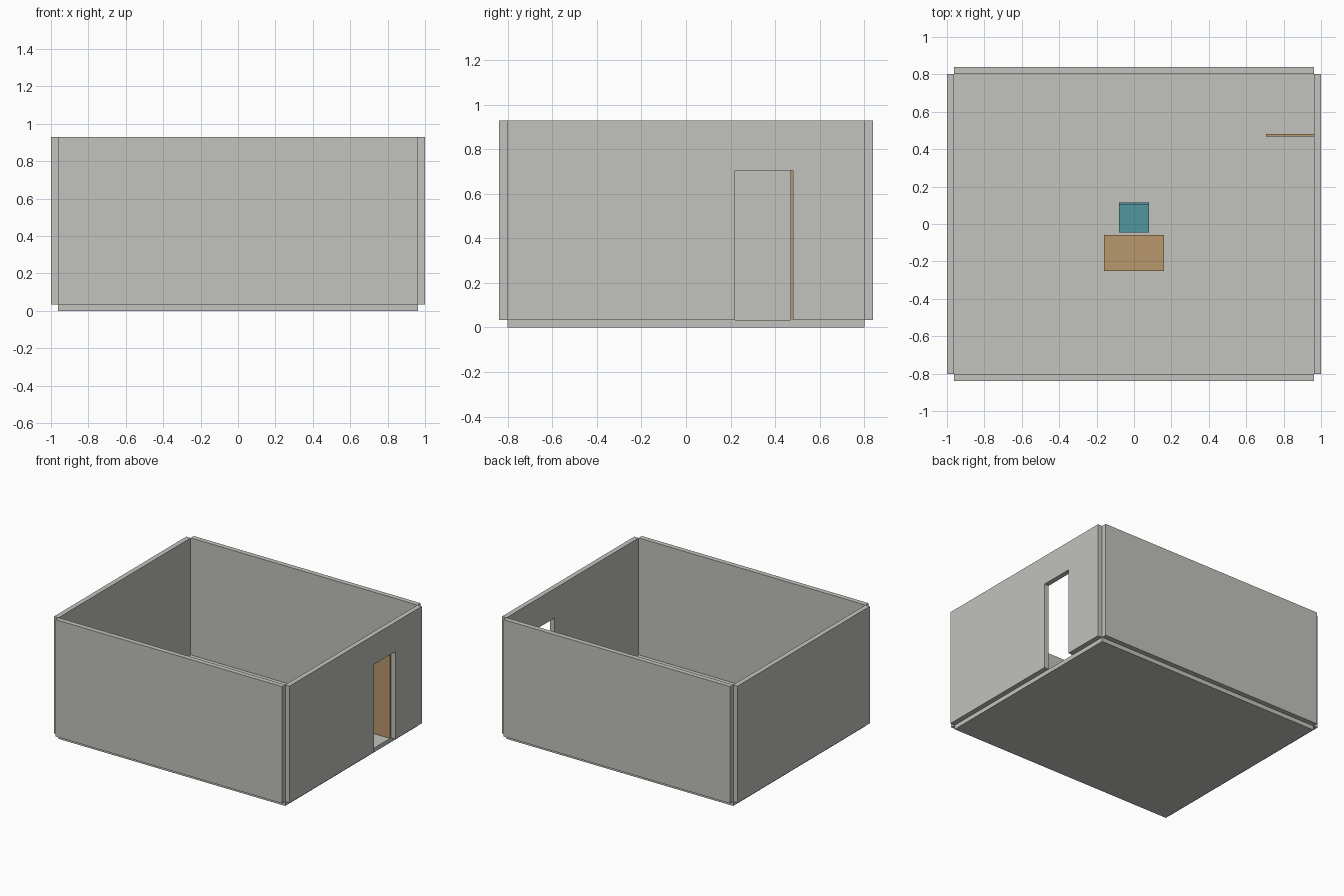
import bpy
import bmesh
from mathutils import Vector

if "Cube" in bpy.data.objects:
    bpy.data.objects.remove(bpy.data.objects["Cube"], do_unlink=True)


def make_material(name, rgb):
    mat = bpy.data.materials.new(name)
    mat.use_nodes = True
    color = (*rgb, 1.0)
    mat.diffuse_color = color
    mat.node_tree.nodes["Principled BSDF"].inputs["Base Color"].default_value = color
    return mat


plaster = make_material("pale grey plaster", (0.54, 0.54, 0.51))
wood = make_material("light brown wood", (0.48, 0.31, 0.15))
teal = make_material("teal", (0.08, 0.305, 0.337))


def finish(name, bm, mat):
    bmesh.ops.recalc_face_normals(bm, faces=bm.faces)
    mesh = bpy.data.meshes.new(name)
    bm.to_mesh(mesh)
    bm.free()
    mesh.materials.append(mat)
    obj = bpy.data.objects.new(name, mesh)
    bpy.context.collection.objects.link(obj)
    return obj


def box(name, low, high, mat):
    """Box between two opposite corners."""
    low, high = Vector(low), Vector(high)
    bm = bmesh.new()
    bmesh.ops.create_cube(bm, size=1)
    bmesh.ops.scale(bm, vec=high - low, verts=bm.verts)
    bmesh.ops.translate(bm, vec=(low + high) / 2, verts=bm.verts)
    return finish(name, bm, mat)


def legs(name, x0, x1, y0, y1, top, size, mat):
    """Four square legs inside a rectangle."""
    for side, x in (("right", x0), ("left", x1 - size)):
        for end, y in (("front", y0), ("back", y1 - size)):
            box(f"{name}_{end}_{side}_leg", (x, y, FLOOR),
                (x + size, y + size, top), mat)


HX, HY = 0.962, 0.801      # half size of the floor
WALL = 0.038               # wall thickness
FLOOR, TOP = 0.033, 0.93   # floor surface and wall top
DOOR0, DOOR1, HEAD = 0.22, 0.48, 0.705

# Floor slab and plain walls
box("floor", (-HX, -HY, 0), (HX, HY, FLOOR), plaster)
box("front_wall", (-HX, -HY - WALL, FLOOR), (HX, -HY, TOP), plaster)
box("back_wall", (-HX, HY, FLOOR), (HX, HY + WALL, TOP), plaster)
box("right_wall", (-HX - WALL, -HY, FLOOR), (-HX, HY, TOP), plaster)

# Wall with the doorway, extruded from its notched outline
outline = [(-HY, FLOOR), (DOOR0, FLOOR), (DOOR0, HEAD), (DOOR1, HEAD),
           (DOOR1, FLOOR), (HY, FLOOR), (HY, TOP), (-HY, TOP)]
bm = bmesh.new()
face = bm.faces.new([bm.verts.new((HX, y, z)) for y, z in outline])
grown = bmesh.ops.extrude_face_region(bm, geom=[face], use_keep_orig=True)
moved = [g for g in grown["geom"] if isinstance(g, bmesh.types.BMVert)]
bmesh.ops.translate(bm, vec=(WALL, 0, 0), verts=moved)
finish("left_wall", bm, plaster)

# Door leaf standing open into the room
box("door", (0.705, 0.468, FLOOR), (HX, 0.481, HEAD), wood)

# Desk
DESK = 0.27
box("desk_top", (-0.16, -0.25, DESK - 0.013), (0.16, -0.06, DESK), wood)
legs("desk", -0.16, 0.16, -0.25, -0.06, DESK - 0.013, 0.016, wood)

# Chair facing the desk
SEAT = 0.177
box("chair_seat", (-0.08, -0.045, SEAT - 0.016), (0.08, 0.115, SEAT), teal)
box("chair_back", (-0.08, 0.102, SEAT), (0.08, 0.115, 0.32), teal)
legs("chair", -0.08, 0.08, -0.045, 0.115, SEAT - 0.016, 0.013, teal)
